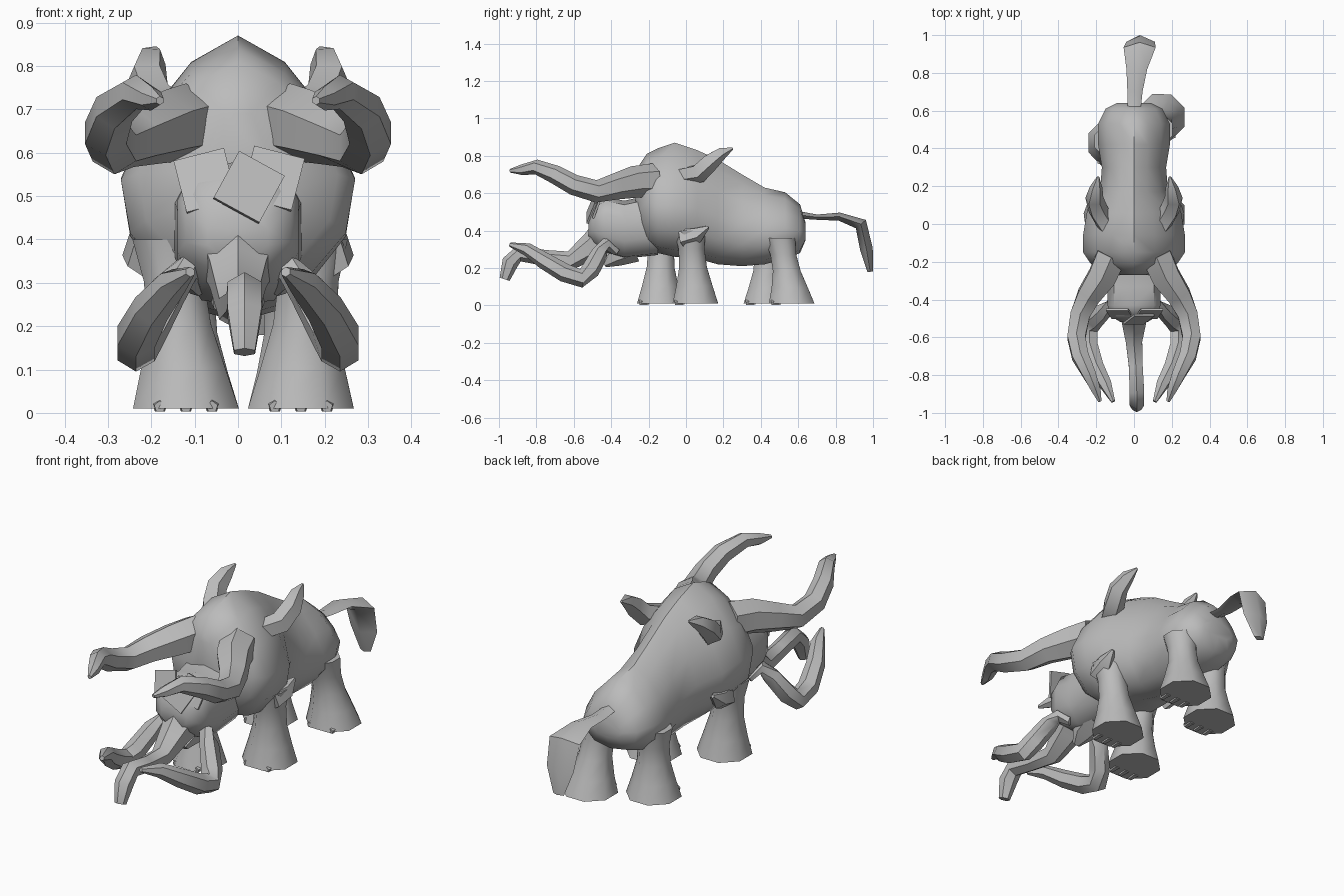
import bpy, bmesh, math
from mathutils import Vector, Matrix

cube = bpy.data.objects.get("Cube")
if cube:
    bpy.data.objects.remove(cube, do_unlink=True)

hide = bpy.data.materials.new("grey hide")
hide.use_nodes = True
GREY = (0.5, 0.5, 0.5, 1)
hide.diffuse_color = GREY
hide.node_tree.nodes["Principled BSDF"].inputs["Base Color"].default_value = GREY


def loft(name, rings, angle=50):
    """Skin a list of equal-length rings and cap both ends."""
    bm = bmesh.new()
    loops = [[bm.verts.new(p) for p in ring] for ring in rings]
    n = len(loops[0])
    for a, b in zip(loops, loops[1:]):
        for i in range(n):
            j = (i + 1) % n
            bm.faces.new((a[i], a[j], b[j], b[i]))
    bm.faces.new(loops[0])
    bm.faces.new(loops[-1])
    bmesh.ops.recalc_face_normals(bm, faces=bm.faces[:])
    mesh = bpy.data.meshes.new(name)
    bm.to_mesh(mesh)
    bm.free()
    mesh.materials.append(hide)
    obj = bpy.data.objects.new(name, mesh)
    bpy.context.collection.objects.link(obj)
    bpy.ops.object.select_all(action='DESELECT')
    obj.select_set(True)
    bpy.context.view_layer.objects.active = obj
    bpy.ops.object.shade_smooth_by_angle(angle=math.radians(angle))
    return obj


def tube(name, path, sides=6, side=1):
    """Tapered tube through (x, y, z, radius) points; side=-1 mirrors it."""
    pts = [Vector((p[0] * side, p[1], p[2])) for p in path]
    rings = []
    for k, c in enumerate(pts):
        d = (pts[min(k + 1, len(pts) - 1)] - pts[max(k - 1, 0)]).normalized()
        u = d.cross(Vector((1, 0, 0))).normalized()
        v = d.cross(u)
        ring = []
        for i in range(sides):
            t = math.tau * i / sides
            ring.append(c + path[k][3] * (u * math.cos(t) + v * math.sin(t)))
        rings.append(ring)
    return loft(name, rings)


def section(y, low, high, width, half):
    """Symmetric cross-section in the xz plane from a half outline."""
    right = [(w * width, y, low + h * (high - low)) for w, h in half]
    left = [(-x, y, z) for x, y, z in reversed(right[1:-1])]
    return right + left


# Body: humped at the shoulders, falling to the rump
BODY_HALF = [(0, 0), (.6, .06), (.92, .24), (1, .46), (.76, .7), (.4, .9), (0, 1)]
BODY = [(-.27, .42, .72, .08), (-.21, .33, .81, .23), (-.15, .28, .84, .27),
        (-.06, .26, .87, .27), (.06, .25, .83, .25), (.17, .22, .78, .18),
        (.30, .21, .70, .17), (.42, .22, .63, .19), (.53, .25, .605, .19),
        (.61, .28, .54, .15), (.64, .35, .44, .09)]
loft("body", [section(*s, BODY_HALF) for s in BODY])

# Head: rounded block in front of the shoulders
HEAD_HALF = [(0, 0), (.6, .03), (1, .3), (1, .7), (.75, .93), (0, 1)]
HEAD = [(-.15, .27, .60, .15), (-.33, .25, .56, .14), (-.43, .28, .58, .14),
        (-.49, .33, .54, .12), (-.52, .36, .45, .07)]
loft("head", [section(*s, HEAD_HALF) for s in HEAD])

# Lower jaw and trunk
tube("jaw", [(0, -.28, .31, .08), (0, -.38, .27, .065), (0, -.44, .22, .02)])
tube("trunk", [(0, -.40, .39, .11), (0, -.50, .32, .075), (0, -.62, .24, .05),
               (.01, -.76, .255, .042), (.015, -.89, .28, .045),
               (.015, -.94, .23, .045), (.015, -.97, .14, .028)], 6)

# Brow flaps hanging over the forehead
for name, x, y, z, tilt in [("brow_flap_right", -.075, -.475, .535, -.25),
                            ("brow_flap_left", .08, -.475, .54, .25),
                            ("brow_flap_middle", .025, -.505, .52, .5)]:
    turn = (Matrix.Translation((x, y, z)) @ Matrix.Rotation(tilt, 4, 'Y')
            @ Matrix.Rotation(-.35, 4, 'X'))
    rings = []
    for depth in (-.006, .006):
        rings.append([turn @ Vector((a * .06, depth, b * .065))
                      for a, b in ((-1, -1), (1, -1), (1, 1), (-1, 1))])
    loft(name, rings, 30)

# Paired horns, tusks and ears
HORN = [(.12, -.17, .67, .09), (.17, -.28, .66, .085), (.24, -.38, .635, .07),
        (.285, -.48, .61, .06), (.305, -.60, .645, .055), (.285, -.70, .70, .05),
        (.235, -.80, .74, .04), (.20, -.88, .725, .028), (.18, -.94, .72, .01)]
TUSK = [(.09, -.37, .29, .025), (.12, -.43, .33, .035), (.16, -.46, .28, .045),
        (.21, -.51, .19, .05), (.235, -.56, .145, .05), (.235, -.65, .175, .05),
        (.20, -.76, .24, .045), (.15, -.85, .30, .035), (.11, -.94, .325, .012)]
EAR = [(.14, -.02, .69, .05), (.19, .07, .71, .055), (.21, .13, .77, .05),
       (.20, .19, .815, .035), (.19, .25, .84, .006)]
for label, s in (("left", 1), ("right", -1)):
    tube("horn_" + label, HORN, 6, s)
    tube("tusk_" + label, TUSK, 6, s)
    tube("ear_" + label, EAR, 5, s)


# Legs: flared feet, in a walking stance
def leg(name, side, foot_x, foot_y, top_x, top_y, top_z):
    rings = []
    for t, r in ((0, .132), (.24, .105), (.5, .08), (.75, .075), (1, .09)):
        ease = t ** 1.3
        cx = side * (foot_x + (top_x - foot_x) * ease)
        cy = foot_y + (top_y - foot_y) * ease
        rings.append([(cx + r * math.cos(a), cy + r * math.sin(a), .01 + (top_z - .01) * t)
                      for a in (math.tau * i / 8 + .39 for i in range(8))])
    loft(name, rings)
    # Blunt sole pads
    for k in (-1, 0, 1):
        x = side * foot_x + k * .06
        tube(name + "_pad", [(x, foot_y - .06, .02, .02), (x, foot_y - .11, .014, .014)], 5)


leg("front_leg_left", 1, .145, .05, .17, .02, .40)
leg("front_leg_right", -1, .12, -.14, .16, -.13, .40)
leg("back_leg_left", 1, .145, .565, .12, .50, .36)
leg("back_leg_right", -1, .12, .43, .125, .44, .36)

# Elbow spurs on the shoulders
for label, s in (("left", 1), ("right", -1)):
    tube("elbow_" + label, [(.2, -.02, .36, .06), (.225, .06, .38, .045),
                            (.235, .12, .42, .008)], 5, s)

# Tail: flat blade, widening then dropping
TAIL = [(0, .60, .485, .035, .02), (.005, .70, .472, .04, .014),
        (.015, .82, .475, .055, .022), (.03, .935, .435, .085, .035),
        (.035, .965, .30, .075, .034), (.03, .985, .18, .03, .015)]
centres = [Vector(p[:3]) for p in TAIL]
rings = []
for k, (x, y, z, w, t) in enumerate(TAIL):
    d = (centres[min(k + 1, len(TAIL) - 1)] - centres[max(k - 1, 0)]).normalized()
    up = Vector((1, 0, 0)).cross(d)
    rings.append([centres[k] + Vector((w * a, 0, 0)) + up * t * b
                  for a, b in ((-1, 0), (0, -1), (1, 0), (0, 1))])
loft("tail", rings)
